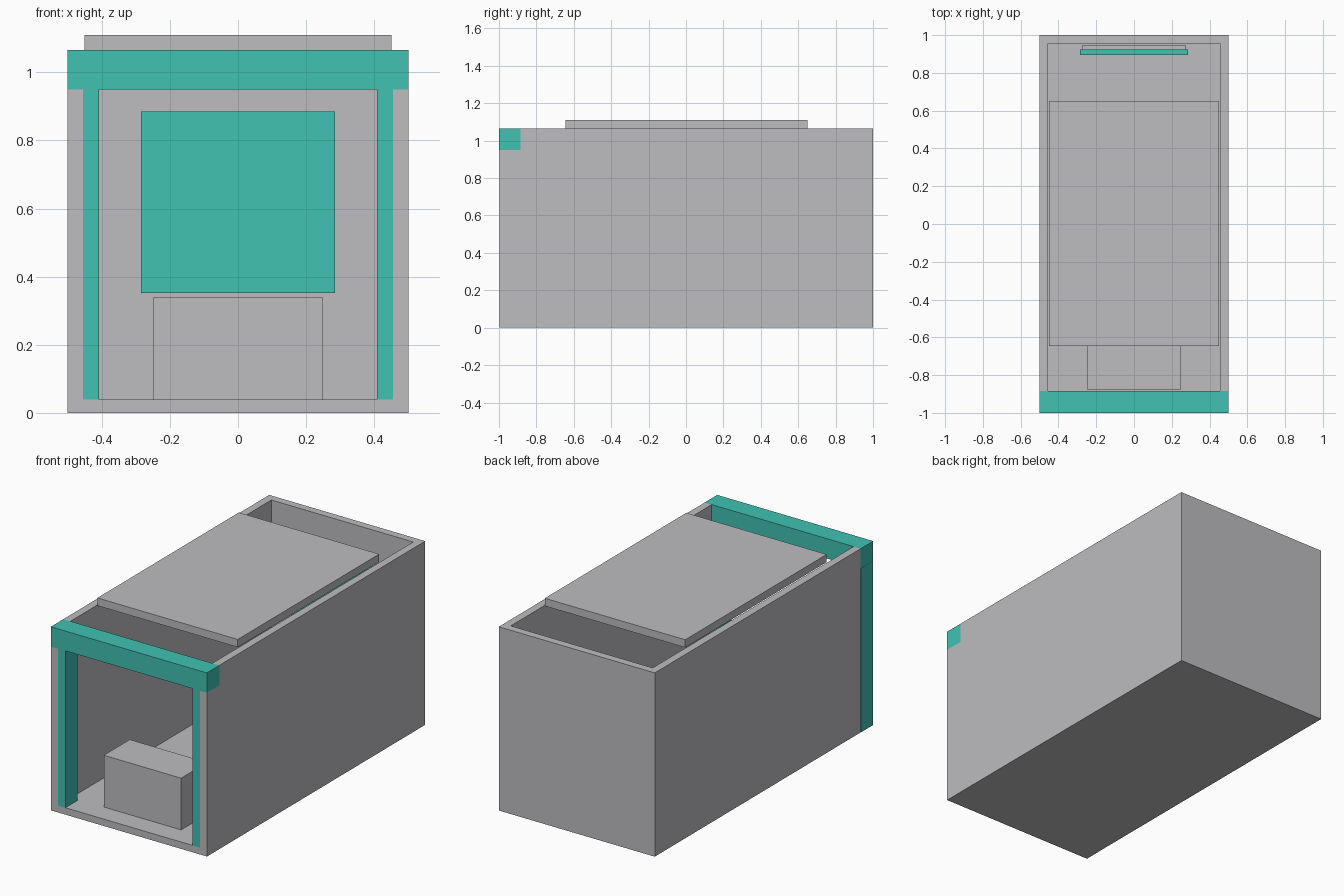
import bpy
import bmesh

cube = bpy.data.objects.get("Cube")
if cube:
    bpy.data.objects.remove(cube, do_unlink=True)


def make_material(name, rgb):
    mat = bpy.data.materials.new(name)
    mat.use_nodes = True
    color = (*rgb, 1.0)
    mat.diffuse_color = color
    mat.node_tree.nodes["Principled BSDF"].inputs["Base Color"].default_value = color
    return mat


GREY = make_material("light grey", (0.51, 0.51, 0.53))
TEAL = make_material("teal", (0.052, 0.54, 0.45))


def prism(name, outline, x0, x1, mat):
    """Extrude a closed (y, z) outline from x0 to x1."""
    bm = bmesh.new()
    face = bm.faces.new([bm.verts.new((x0, y, z)) for y, z in outline])
    side = bmesh.ops.extrude_face_region(bm, geom=[face])["geom"]
    moved = [v for v in side if isinstance(v, bmesh.types.BMVert)]
    bmesh.ops.translate(bm, verts=moved, vec=(x1 - x0, 0, 0))
    bmesh.ops.recalc_face_normals(bm, faces=bm.faces)
    mesh = bpy.data.meshes.new(name)
    bm.to_mesh(mesh)
    bm.free()
    mesh.materials.append(mat)
    obj = bpy.data.objects.new(name, mesh)
    bpy.context.collection.objects.link(obj)
    return obj


def box(name, x, y, z, mat):
    outline = [(y[0], z[0]), (y[1], z[0]), (y[1], z[1]), (y[0], z[1])]
    return prism(name, outline, x[0], x[1], mat)


HALF, INNER = 0.5, 0.455      # outer and inner half width
TOP, LINTEL = 1.065, 0.95     # wall top and underside of the front beam
FRONT, FRAME_BACK = -0.998, -0.885
FLOOR = 0.04

# Shell: side walls notched for the beam, back wall and floor
wall_outline = [(FRONT, 0), (1, 0), (1, TOP), (FRAME_BACK, TOP),
                (FRAME_BACK, LINTEL), (FRONT, LINTEL)]
for side, s in (("left", 1), ("right", -1)):
    prism(side + "_wall", wall_outline, s * INNER, s * HALF, GREY)
    # Doorway posts against the inside of each wall
    box(side + "_post", (s * 0.408, s * INNER), (FRONT, FRAME_BACK),
        (FLOOR, LINTEL), TEAL)
box("back_wall", (-INNER, INNER), (0.955, 1), (0, TOP), GREY)
box("floor", (-INNER, INNER), (FRONT, 0.955), (0, FLOOR), GREY)

# Doorway beam and the coloured strip on the outside of the right wall
box("front_beam", (-HALF, HALF), (-1, FRAME_BACK), (LINTEL, TOP), TEAL)
box("right_side_strip", (-HALF - 0.001, -HALF), (FRONT, FRAME_BACK),
    (0, LINTEL), TEAL)

# Raised roof panel, leaving gaps at the front and back
box("roof_panel", (-0.45, 0.45), (-0.645, 0.65), (TOP, 1.11), GREY)

# Counter near the entrance
box("counter", (-0.248, 0.248), (-0.875, -0.637), (FLOOR, 0.34), GREY)

# Screen with its mount on the back wall
box("screen", (-0.285, 0.285), (0.895, 0.925), (0.352, 0.885), TEAL)
box("screen_mount", (-0.275, 0.275), (0.925, 0.945), (0.36, 0.875), GREY)
